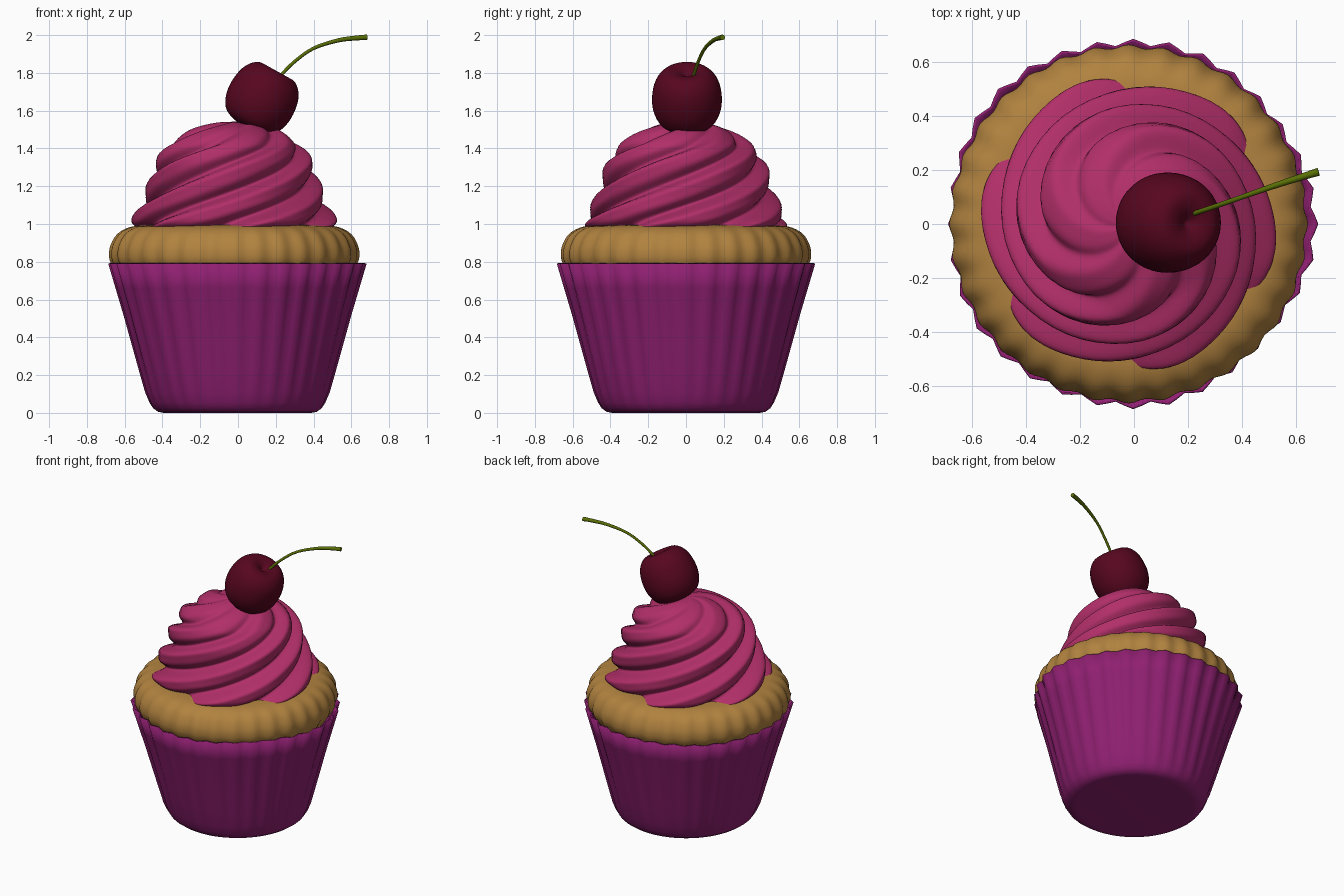
import bpy, bmesh, math
from mathutils import Vector, Matrix

if "Cube" in bpy.data.objects:
    bpy.data.objects.remove(bpy.data.objects["Cube"])


def material(name, rgb):
    m = bpy.data.materials.new(name)
    m.diffuse_color = (*rgb, 1)
    m.use_nodes = True
    m.node_tree.nodes["Principled BSDF"].inputs["Base Color"].default_value = m.diffuse_color
    return m


PURPLE = material("wrapper purple", (0.275, 0.014, 0.165))
GOLD = material("sponge gold", (0.44, 0.225, 0.05))
PINK = material("frosting pink", (0.44, 0.028, 0.14))
RED = material("cherry red", (0.095, 0.002, 0.014))
GREEN = material("stem green", (0.10, 0.16, 0.002))


def refine(pts, steps):
    """Smooth a profile with Catmull-Rom interpolation."""
    p = [Vector(q) for q in pts]
    p = [2 * p[0] - p[1]] + p + [2 * p[-1] - p[-2]]
    out = []
    for a, b, c, d in zip(p, p[1:], p[2:], p[3:]):
        for i in range(steps):
            t = i / steps
            out.append(0.5 * (2 * b + (c - a) * t + (2 * a - 5 * b + 4 * c - d) * t * t
                              + (3 * b - a - 3 * c + d) * t ** 3))
    return out + [p[-2]]


def lathe(name, profile, n, mat, shape=lambda a, r, z, s: (a, r, z), matrix=Matrix(), angle=40):
    """Revolve (r, z) points; shape() may pleat or twist each point (s = arc length)."""
    bm = bmesh.new()
    rings, s, last = [], 0, None
    for r, z in profile:
        if last:
            s += math.dist(last, (r, z))
        last = (r, z)
        if r < 1e-4:
            rings.append([bm.verts.new((0, 0, z))] * n)
            continue
        ring = []
        for i in range(n):
            a, rr, zz = shape(2 * math.pi * i / n, r, z, s)
            ring.append(bm.verts.new((rr * math.cos(a), rr * math.sin(a), zz)))
        rings.append(ring)
    for lo, hi in zip(rings, rings[1:]):
        for i in range(n):
            j = (i + 1) % n
            bm.faces.new(list(dict.fromkeys((lo[i], lo[j], hi[j], hi[i]))))
    bmesh.ops.recalc_face_normals(bm, faces=bm.faces)
    bm.transform(matrix)
    me = bpy.data.meshes.new(name)
    bm.to_mesh(me)
    bm.free()
    me.materials.append(mat)
    ob = bpy.data.objects.new(name, me)
    bpy.context.collection.objects.link(ob)
    bpy.ops.object.select_all(action='DESELECT')
    ob.select_set(True)
    bpy.context.view_layer.objects.active = ob
    bpy.ops.object.shade_smooth_by_angle(angle=math.radians(angle))
    return ob


PLEATS = 32


# Pleated paper wrapper, slightly out of round, pleats fading out at the base
def pleat(a, r, z, s):
    depth = 0.003 + 0.009 * z / 0.79 if z > 0.06 else 0.002 * z / 0.06
    lean = (-0.005 + 0.027 * math.cos(a - math.radians(135)) - 0.013 * math.cos(a - math.radians(45)))
    return a, r + depth * math.cos(PLEATS * a) + lean * math.sin(2 * a) ** 2 * z / 0.79, z


wrapper = lathe("paper_wrapper",
                [(0, 0.006), (0.34, 0.004), (0.39, 0.0), (0.42, 0.006), (0.446, 0.025), (0.464, 0.055),
                 (0.485, 0.11), (0.515, 0.22), (0.555, 0.37), (0.595, 0.52), (0.635, 0.66), (0.672, 0.79)],
                PLEATS * 4, PURPLE, pleat, Matrix.Translation((-0.003, 0, 0)), 60)
shell = wrapper.modifiers.new("paper", 'SOLIDIFY')
shell.thickness = 0.01


# Sponge top with soft scallops
def scallop(a, r, z, s):
    k = max(0, min(1, (r - 0.5) / 0.13)) * (1 if z > 0.75 else 0.5)
    return a, r + 0.007 * k * math.cos(PLEATS * a), z


lathe("sponge_cake",
      refine([(0.59, 0.70), (0.645, 0.79), (0.656, 0.84), (0.647, 0.89), (0.615, 0.945),
              (0.56, 0.98), (0.48, 0.993), (0.30, 0.995), (0, 0.995)], 3),
      PLEATS * 6, GOLD, scallop, Matrix.Translation((-0.02, 0, 0)))


# Piped frosting: six leaning lobes twisted around the mound, softer on top
def swirl(a, r, z, s):
    psi = 6 * a
    f = 0.5 + 0.5 * math.cos(psi - 0.65 * (1 - math.cos(psi)))
    drop = 0.17 * (1 - f) * min(1, r / 0.4)
    s = min(s, 0.55) + 0.6 * max(0, s - 0.55)
    turn = math.radians(60) * (s - 0.07) / 0.18 - math.radians(15)
    return a + turn, r * (1 - drop), z - max(0, z - 1.1) * drop * 0.4


lathe("frosting_swirl",
      refine([(0.50, 0.95), (0.55, 1.0), (0.53, 1.06), (0.49, 1.14), (0.455, 1.24), (0.42, 1.34),
              (0.345, 1.43), (0.24, 1.497), (0.11, 1.535), (0, 1.542)], 5),
      144, PINK, swirl, Matrix.Translation((-0.02, 0, 0)), 60)

# Cherry, leaning to the right, with a dimple
lathe("cherry",
      refine([(0, -0.19), (0.08, -0.183), (0.145, -0.15), (0.18, -0.075), (0.183, 0.015), (0.16, 0.095),
              (0.11, 0.145), (0.05, 0.143), (0, 0.11)], 4),
      48, RED, matrix=Matrix.Translation((0.135, 0.005, 1.678)) @ Matrix.Rotation(math.radians(29), 4, 'Y'),
      angle=80)

# Stem, a tapered curve flaring at the tip
cu = bpy.data.curves.new("cherry_stem", 'CURVE')
cu.dimensions = '3D'
cu.bevel_depth = 0.01
cu.bevel_resolution = 2
cu.use_fill_caps = True
path = refine([(0.18, 0.025, 1.73), (0.225, 0.04, 1.785), (0.30, 0.065, 1.86), (0.40, 0.10, 1.93),
               (0.53, 0.145, 1.972), (0.63, 0.177, 1.985), (0.682, 0.193, 1.988)], 4)
sp = cu.splines.new('POLY')
sp.points.add(len(path) - 1)
for i, (pt, co) in enumerate(zip(sp.points, path)):
    pt.co = (*co, 1)
    pt.radius = 0.9 + 0.6 * max(0, i / (len(path) - 1) - 0.5) * 2
sp.use_smooth = True
cu.materials.append(GREEN)
bpy.context.collection.objects.link(bpy.data.objects.new("cherry_stem", cu))
